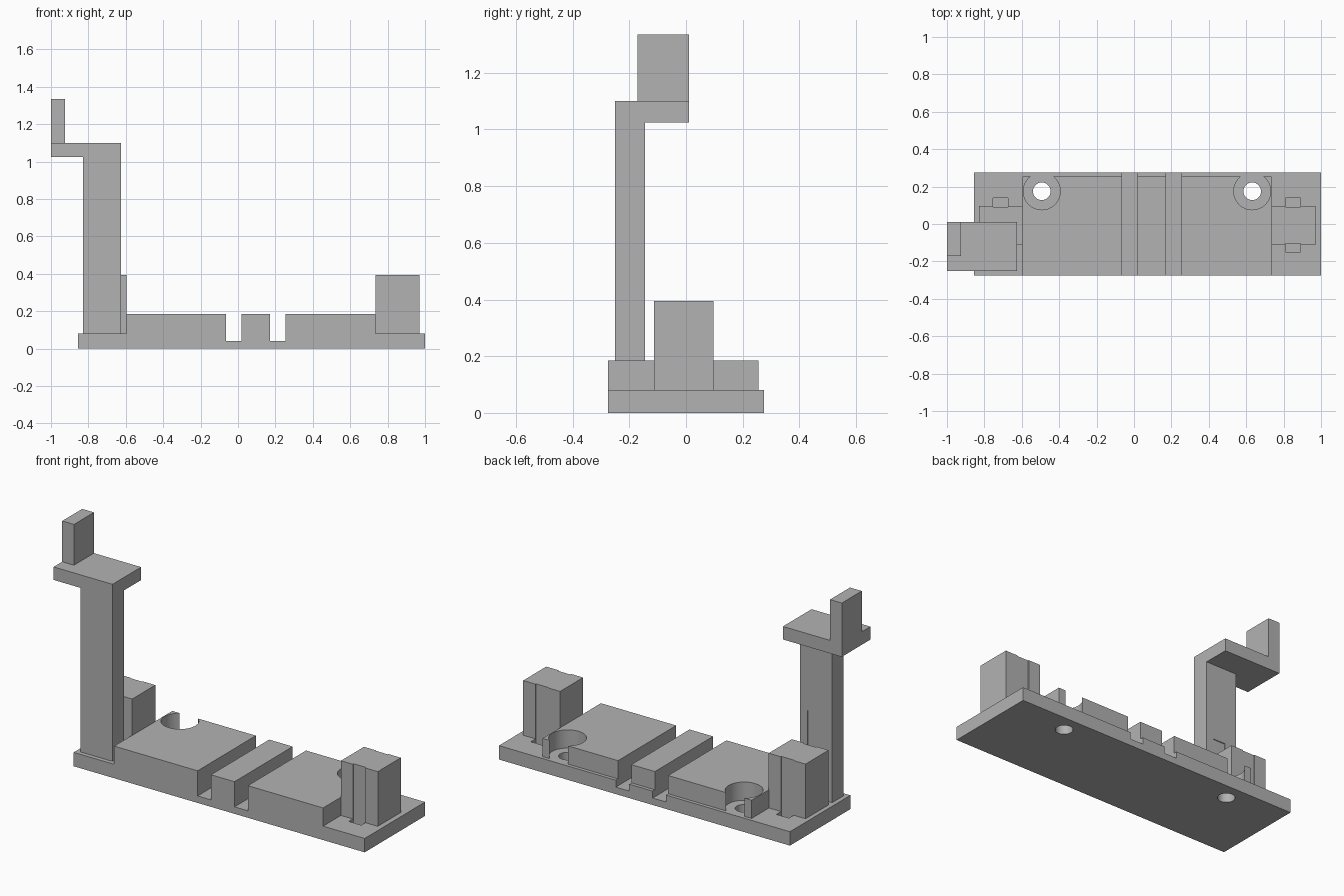
import bpy

if "Cube" in bpy.data.objects:
    bpy.data.objects.remove(bpy.data.objects["Cube"], do_unlink=True)

grey = bpy.data.materials.new("plain_grey")
grey.use_nodes = True
colour = (0.448, 0.448, 0.448, 1)
grey.diffuse_color = colour
grey.node_tree.nodes["Principled BSDF"].inputs["Base Color"].default_value = colour


def box(name, x, y, z):
    """Box from its low and high limits along each axis."""
    centre = [(a + b) / 2 for a, b in (x, y, z)]
    bpy.ops.mesh.primitive_cube_add(size=1, location=centre)
    ob = bpy.context.object
    ob.name = ob.data.name = name
    ob.scale = [b - a for a, b in (x, y, z)]
    bpy.ops.object.transform_apply(location=True, rotation=False, scale=True)
    ob.data.materials.append(grey)
    return ob


def drill(name, x, radius):
    bpy.ops.mesh.primitive_cylinder_add(vertices=48, radius=radius, depth=2,
                                        location=(x, HOLE_Y, 0))
    ob = bpy.context.object
    ob.name = name
    ob.data.materials.append(grey)
    return ob


def cut(target, cutter):
    """Subtract the cutter from the target, then discard it."""
    cutter.hide_render = True
    mod = target.modifiers.new("cut", 'BOOLEAN')
    mod.operation = 'DIFFERENCE'
    mod.solver = 'EXACT'
    mod.object = cutter
    bpy.ops.object.select_all(action='DESELECT')
    bpy.context.view_layer.objects.active = target
    target.select_set(True)
    bpy.ops.object.modifier_apply(modifier=mod.name)
    bpy.data.objects.remove(cutter, do_unlink=True)


HOLE_Y = 0.175
HOLES = (-0.493, 0.632)
SLOTS = ((-0.065, 0.02), (0.17, 0.255))
DECK = 0.08          # top of the base plate
CLIP_Y = (-0.113, 0.097)

# Base plate with cross slots and screw holes
base = box("base_plate", (-0.855, 1), (-0.275, 0.275), (0, DECK))
for slot in SLOTS:
    cut(base, box("slot_cutter", slot, (-1, 1), (0.04, 1)))
for x in HOLES:
    cut(base, drill("hole_cutter", x, 0.047))

# Raised blocks between the slots, with screw head recesses open at the back
edges = [-0.597, *SLOTS[0], *SLOTS[1], 0.735]
names = ("right_block", "middle_block", "left_block")
blocks = [box(n, (a, b), (-0.275, 0.255), (DECK, 0.185))
          for n, a, b in zip(names, edges[::2], edges[1::2])]
for block, x in zip(blocks[::2], HOLES):
    cut(block, drill("recess_cutter", x, 0.099))

# Support post, top arm and upright finger
post = box("support_post", (-0.83, -0.625), (-0.25, -0.145), (DECK, 1.025))
box("top_arm", (-1, -0.625), (-0.25, 0.01), (1.025, 1.1))
box("upright_finger", (-1, -0.925), (-0.172, 0.01), (1.1, 1.335))

# End pillars, each with a shallow groove front and back that runs into the base
for name, x in (("right_pillar", -0.83), ("left_pillar", 0.735)):
    pillar = box(name, (x, x + 0.235), CLIP_Y, (DECK, 0.395))
    groove = (x + 0.076, x + 0.156)
    for y in ((-0.15, -0.105), (0.092, 0.14)):
        for part in (pillar, base):
            cut(part, box("groove_cutter", groove, y, (0.04, 0.57)))
    if x < 0:
        cut(post, box("groove_cutter", groove, (-0.15, -0.105), (0.04, 0.57)))

# Smooth hole walls, sharp edges elsewhere
for part in (base, blocks[0], blocks[2]):
    bpy.ops.object.select_all(action='DESELECT')
    part.select_set(True)
    bpy.context.view_layer.objects.active = part
    bpy.ops.object.shade_smooth_by_angle()
